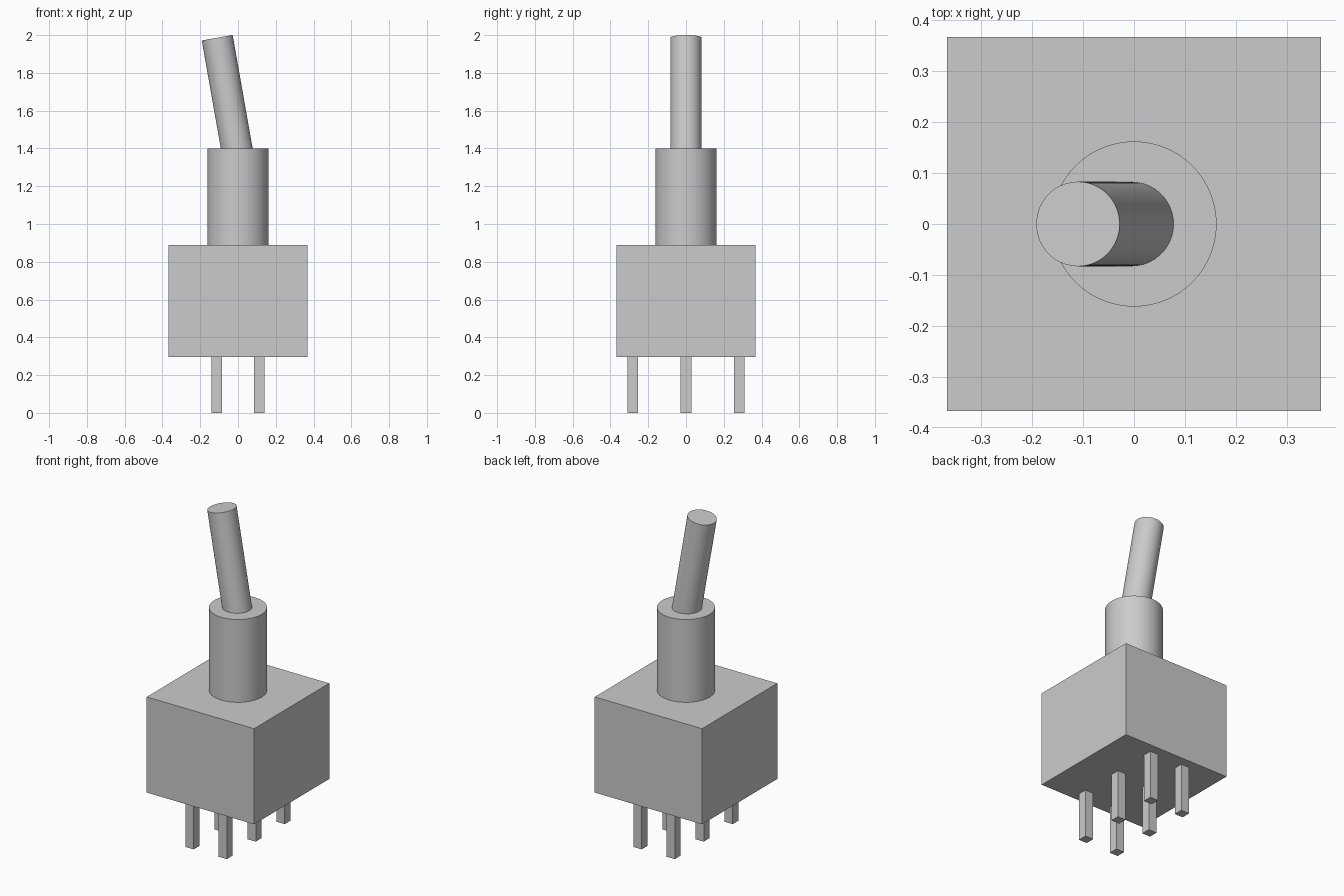
import bpy
import math
from mathutils import Vector

cube = bpy.data.objects.get("Cube")
if cube:
    bpy.data.objects.remove(cube, do_unlink=True)

# One plain grey for the whole switch
grey = bpy.data.materials.new("plain grey")
grey.use_nodes = True
color = (0.6, 0.6, 0.6, 1)
grey.diffuse_color = color
grey.node_tree.nodes["Principled BSDF"].inputs["Base Color"].default_value = color


def finish(name):
    obj = bpy.context.object
    obj.name = name
    obj.data.materials.append(grey)
    return obj


def box(name, x, y, z0, z1, width):
    bpy.ops.mesh.primitive_cube_add(size=1, location=(x, y, (z0 + z1) / 2))
    obj = finish(name)
    obj.scale = (width, width, z1 - z0)
    bpy.ops.object.transform_apply(location=False, rotation=False, scale=True)
    return obj


def rod(name, start, end, radius):
    start, end = Vector(start), Vector(end)
    axis = end - start
    bpy.ops.mesh.primitive_cylinder_add(
        vertices=96, radius=radius, depth=axis.length, location=(start + end) / 2,
        rotation=axis.to_track_quat("Z", "Y").to_euler())
    obj = finish(name)
    bpy.ops.object.shade_smooth_by_angle(angle=math.radians(30))
    return obj


# Square housing and the round bushing on top of it
BASE, SHOULDER, RIM = 0.297, 0.888, 1.4
box("housing", 0, 0, BASE, SHOULDER, 0.734)
rod("bushing", (0, 0, SHOULDER), (0, 0, RIM), 0.162)

# Toggle lever, leaning ten degrees to the right from inside the bushing
tilt = math.radians(10)
tip = Vector((-0.11, 0, 1.986))
lean = Vector((-math.sin(tilt), 0, math.cos(tilt)))
rod("lever", tip - lean * 0.64, tip, 0.083)

# Two rows of three square terminal pins
for side, x in (("right", -0.113), ("left", 0.113)):
    for place, y in (("front", -0.283), ("middle", 0), ("back", 0.283)):
        box(f"{place}_{side}_pin", x, y, 0, BASE, 0.056)
